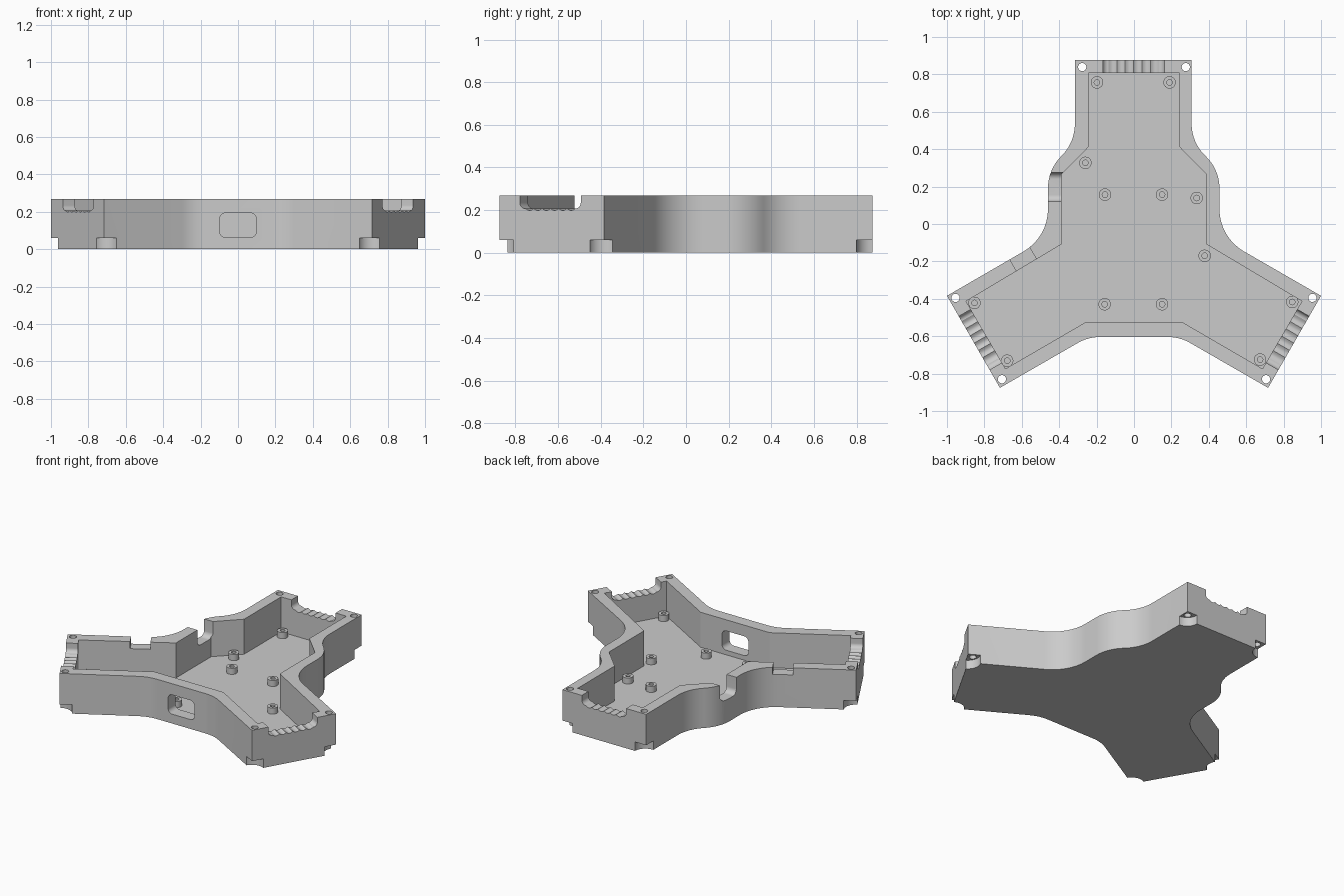
import bpy, bmesh, math
from mathutils import Vector, Matrix

if "Cube" in bpy.data.objects:
    bpy.data.objects.remove(bpy.data.objects["Cube"], do_unlink=True)

HEIGHT, FLOOR = 0.268, 0.032

grey = bpy.data.materials.new("plain grey")
grey.use_nodes = True
grey.diffuse_color = (0.6, 0.6, 0.6, 1)
grey.node_tree.nodes["Principled BSDF"].inputs["Base Color"].default_value = (0.6, 0.6, 0.6, 1)


def rounded(points, steps=8):
    """Turn (x, y, tangent length) corners into an outline with arcs."""
    out = []
    for i, (x, y, t) in enumerate(points):
        v = Vector((x, y))
        if t == 0:
            out.append(v)
            continue
        a = (Vector(points[i - 1][:2]) - v).normalized()
        b = (Vector(points[(i + 1) % len(points)][:2]) - v).normalized()
        half = a.angle(b) / 2
        centre = v + (a + b).normalized() * t / math.cos(half)
        p, q = v + a * t - centre, v + b * t - centre
        for k in range(steps + 1):
            s = k / steps
            out.append(centre + (p * (1 - s) + q * s).normalized() * t * math.tan(half))
    return out


def circle(x, y, r, n=24):
    return [(x + r * math.cos(k * math.tau / n), y + r * math.sin(k * math.tau / n)) for k in range(n)]


def prism(name, outline, low, high, matrix=Matrix()):
    bm = bmesh.new()
    face = bm.faces.new([bm.verts.new((p[0], p[1], low)) for p in outline])
    top = bmesh.ops.extrude_face_region(bm, geom=[face])["geom"]
    bmesh.ops.translate(bm, verts=[g for g in top if isinstance(g, bmesh.types.BMVert)],
                        vec=(0, 0, high - low))
    bmesh.ops.recalc_face_normals(bm, faces=bm.faces)
    bm.transform(matrix)
    mesh = bpy.data.meshes.new(name)
    bm.to_mesh(mesh)
    bm.free()
    mesh.materials.append(grey)
    ob = bpy.data.objects.new(name, mesh)
    bpy.context.collection.objects.link(ob)
    return ob


def activate(ob):
    bpy.ops.object.select_all(action="DESELECT")
    ob.select_set(True)
    bpy.context.view_layer.objects.active = ob


def cut(ob, cutter):
    cutter.hide_render = True
    activate(ob)
    mod = ob.modifiers.new("cut", "BOOLEAN")
    mod.operation, mod.solver, mod.object = "DIFFERENCE", "EXACT", cutter
    bpy.ops.object.modifier_apply(modifier=mod.name)
    bpy.data.objects.remove(cutter, do_unlink=True)


def wall_cut(ob, profile, x, y, tangent, depth):
    """Cut a profile (along the wall, up) through a wall centred at x, y."""
    t = Vector((*tangent, 0)).normalized()
    up = Vector((0, 0, 1))
    m = Matrix((t, up, t.cross(up))).transposed().to_4x4()
    m.translation = (x, y, 0)
    cut(ob, prism("wall_cutter", profile, -depth / 2, depth / 2, m))


# Three-armed tray
right_side = [(0.308, 0.876, 0), (0.308, 0.436, 0.1), (0.457, 0.291, 0.1), (0.457, -0.071, 0.15),
              (1.0, -0.384, 0), (0.717, -0.876, 0), (0.245, -0.604, 0.065)]
# The back arm is slightly wider on the right
outer = right_side + [(-x - (0.008 if y > 0.4 else 0.003 if y > -0.1 else 0), y, t)
                      for x, y, t in reversed(right_side)]
tray = prism("tray", rounded(outer), 0, HEIGHT)

right_inside = [(0.243, 0.806), (0.243, 0.412), (0.387, 0.267), (0.387, -0.108),
                (0.898, -0.413), (0.687, -0.774), (0.257, -0.524)]
inner = right_inside + [(-x, y) for x, y in reversed(right_inside)]
cut(tray, prism("cavity", inner, FLOOR, 0.4))

# Screw holes, with the corners scooped away underneath
corners = [(0.31, 0.876, 0.277, 0.839), (1.0, -0.384, 0.954, -0.395), (0.717, -0.876, 0.706, -0.83)]
for side in (-1, 1):
    for corner_x, corner_y, x, y in corners:
        cut(tray, prism("scoop", circle(side * corner_x, corner_y, 0.077, 32), -0.1, 0.06))
        cut(tray, prism("screw_hole", circle(side * x, y, 0.022), 0.03, 0.4))

# Scalloped cable notches in the arm ends
LOBES, STEPS, REACH = 6, 6, 0.135
scallops = []
for k in range(LOBES * STEPS + 1):
    dip = 0.009 * math.sin(math.pi * (k % STEPS) / STEPS)
    scallops.append((REACH * (2 * k / (LOBES * STEPS) - 1), 0.207 - dip, 0))
cable = rounded([(-0.165, 0.4, 0), (-0.165, 0.207, 0.028)] + scallops
                + [(0.165, 0.207, 0.028), (0.165, 0.4, 0)])
wall_cut(tray, cable, -0.002, 0.841, (1, 0), 0.2)
for side in (-1, 1):
    wall_cut(tray, cable, side * 0.836, -0.626, (side * -0.5, -0.868), 0.2)

# Deep rounded notch and shallow square notch on the right side
deep = rounded([(-0.077, 0.4, 0), (-0.077, 0.155, 0.035), (0.077, 0.155, 0.035), (0.077, 0.4, 0)])
wall_cut(tray, deep, -0.425, 0.198, (0, 1), 0.16)
shallow = [(-0.062, 0.4), (-0.062, 0.22), (0.062, 0.22), (0.062, 0.4)]
wall_cut(tray, shallow, -0.592, -0.19, (0.866, 0.5), 0.18)

# Rounded window in the front wall
window = rounded([(x, z, 0.03) for x, z in ((-0.098, 0.063), (0.098, 0.063), (0.098, 0.193), (-0.098, 0.193))])
wall_cut(tray, window, 0, -0.565, (1, 0), 0.2)

activate(tray)
bpy.ops.object.shade_smooth_by_angle(angle=math.radians(30))

# Hollow standoffs on the floor, sharing one mesh
spots = [(-0.198, 0.757), (0.19, 0.757), (-0.26, 0.327), (-0.155, 0.157), (0.15, 0.157), (0.335, 0.139),
         (0.378, -0.17), (-0.157, -0.429), (0.15, -0.429), (-0.853, -0.422), (0.846, -0.417),
         (-0.678, -0.731), (0.674, -0.725)]
standoff = prism("standoff", circle(0, 0, 0.033), FLOOR - 0.005, 0.073)
cut(standoff, prism("standoff_hole", circle(0, 0, 0.015, 16), FLOOR + 0.005, 0.2))
activate(standoff)
bpy.ops.object.shade_smooth_by_angle(angle=math.radians(30))
for i, (x, y) in enumerate(spots):
    ob = standoff if i == 0 else standoff.copy()
    if i:
        bpy.context.collection.objects.link(ob)
    ob.location = (x, y, 0)
